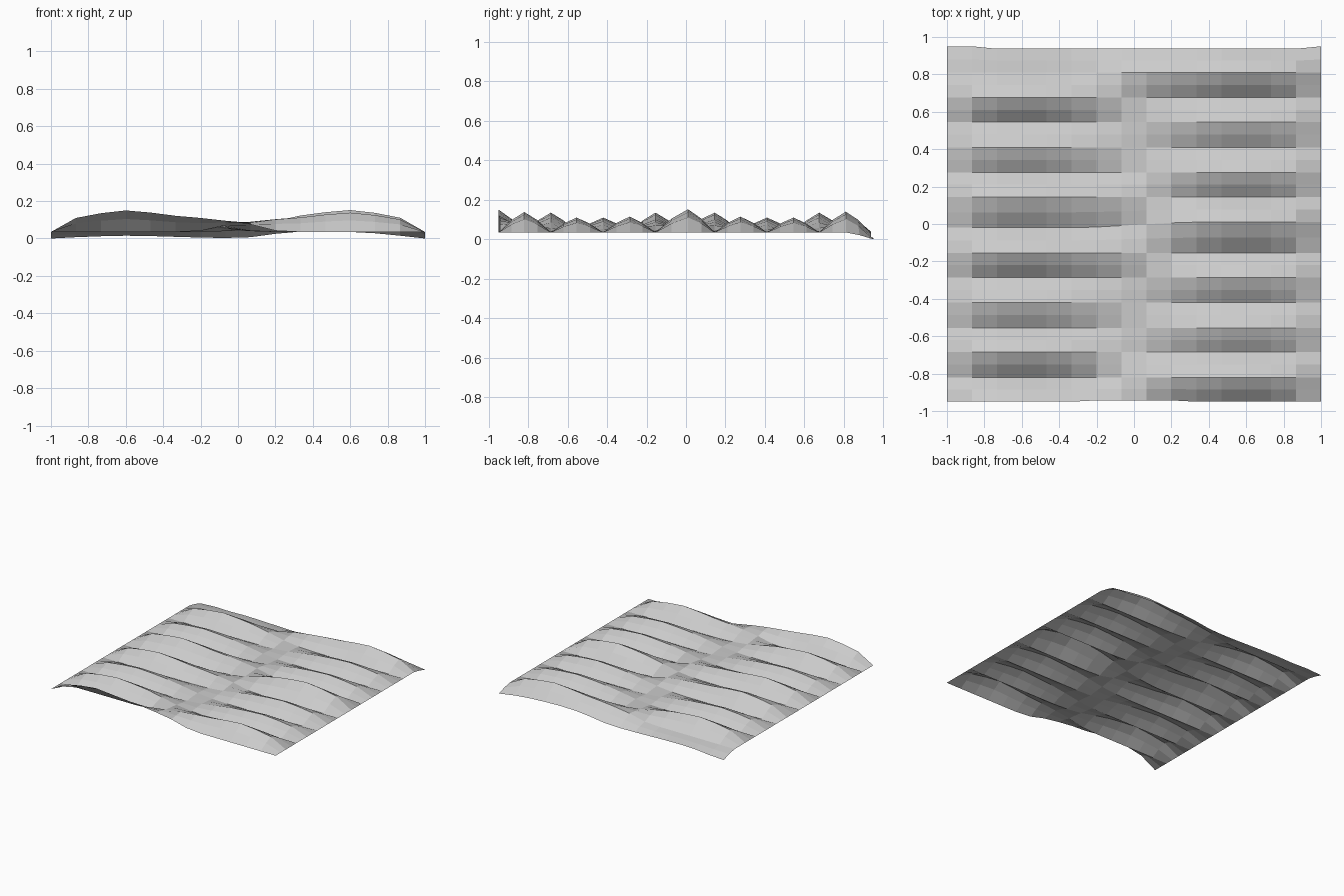
import bpy, bmesh

if "Cube" in bpy.data.objects:
    bpy.data.objects.remove(bpy.data.objects["Cube"])

# Rippled sheet: two interleaved sets of ridges running along x, half a step apart
COLS = 15
BASE = 0.04
LINES = [-0.945, -0.815, -0.68, -0.55, -0.415, -0.28, -0.15, 0.0,
         0.15, 0.28, 0.415, 0.55, 0.68, 0.815, 0.945]
# crest heights, even lines belong to the left side, odd lines to the right
CREST = [0.155, 0.143, 0.14, 0.115, 0.115, 0.12, 0.14, 0.157,
         0.14, 0.12, 0.115, 0.115, 0.14, 0.145, 0.0]
LONG = {0, 1, 6, 8, 13}  # ridges that reach past the centre

# strength along a ridge, by column from its outer end
OUTER = [0, 0.65, 0.87, 1.0, 0.9, 0.75]
LONG_RIDGE = OUTER + [0.65, 0.52, 0.35, 0.06]
SHORT_RIDGE = OUTER + [0.5, 0.22, 0.06]


def ridge(k, col):
    """Height of line k above the valley floor at a column."""
    if k % 2:
        col = COLS - col
    prof = LONG_RIDGE if k in LONG else SHORT_RIDGE
    return prof[col] * (CREST[k] - BASE) if col < len(prof) else 0.0


# drooping back edge
BACK = [0.005, 0.012, 0.017, 0.02, 0.018, 0.014, 0.01, 0.008,
        0.012, 0.03, 0.042, 0.044, 0.04, 0.033, 0.02, 0.005]


def line_z(k, col):
    return BACK[col] if k == 14 else BASE + ridge(k, col)


def line_y(k, col):
    side = max(-1, min(1, (col - COLS / 2) / 2))
    if k == 7:
        return 0.015 * side
    if k == 14:
        return 0.955 if col in (0, 1, COLS) else 0.942
    if k == 0 and 6 <= col <= 9:
        return -0.938
    return LINES[k]


def row_point(r, col):
    x = -1 + 2 * col / COLS
    k = r // 2
    if r % 2 == 0:
        return x, line_y(k, col), line_z(k, col)
    # middle of a flank, bulging slightly upwards
    a, b = line_z(k, col), line_z(k + 1, col)
    return (x, (line_y(k, col) + line_y(k + 1, col)) / 2,
            (a + b) / 2 + 0.1 * abs(a - b))


bm = bmesh.new()
rows = [[bm.verts.new(row_point(r, c)) for c in range(COLS + 1)] for r in range(29)]
for lo, hi in zip(rows, rows[1:]):
    for c in range(COLS):
        bm.faces.new((lo[c], lo[c + 1], hi[c + 1], hi[c]))

# centre on y, stand on the ground
ys = [v.co.y for v in bm.verts]
zmin = min(v.co.z for v in bm.verts)
mid = (min(ys) + max(ys)) / 2
for v in bm.verts:
    v.co.y -= mid
    v.co.z -= zmin

mesh = bpy.data.meshes.new("rippled_sheet")
bm.to_mesh(mesh)
bm.free()
bpy.context.collection.objects.link(bpy.data.objects.new("rippled_sheet", mesh))
